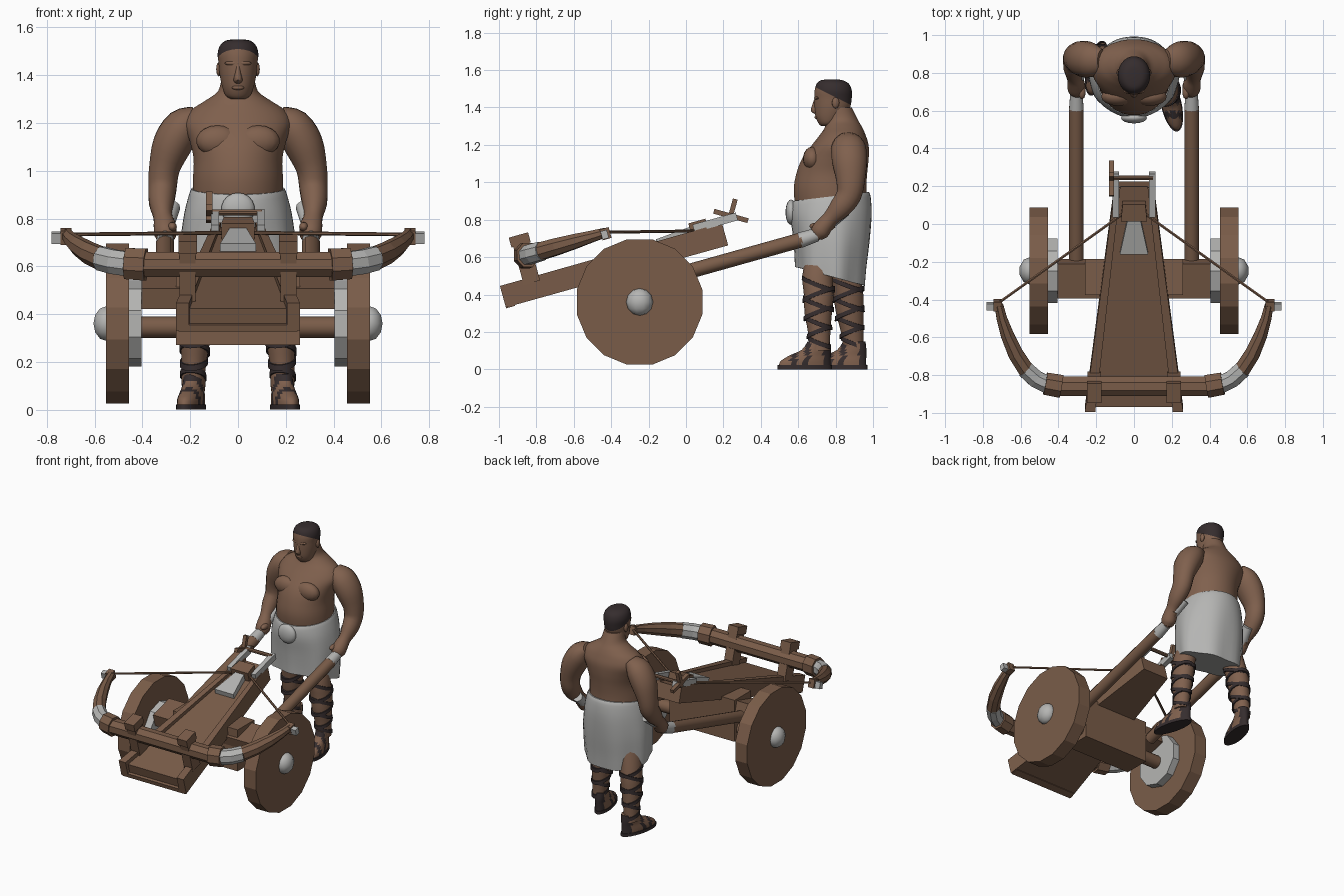
import bpy, bmesh, math
from mathutils import Vector, Matrix

def material(name, rgb):
    m = bpy.data.materials.new(name)
    m.diffuse_color = (*rgb, 1)
    return m

WOOD = material("brown wood", (0.195, 0.108, 0.066))
SKIN = material("brown skin", (0.215, 0.118, 0.075))
GREY = material("pale grey", (0.46, 0.46, 0.45))
DARK = material("dark leather and hair", (0.036, 0.026, 0.027))
A = math.radians(15.6)                       # pitch of the weapon stock

def finish(name, bm, mats, smooth=0):
    bmesh.ops.recalc_face_normals(bm, faces=bm.faces)
    me = bpy.data.meshes.new(name)
    for f in bm.faces:
        f.smooth = smooth > 0
    bm.to_mesh(me)
    bm.free()
    for m in mats:
        me.materials.append(m)
    if smooth:
        me.set_sharp_from_angle(angle=math.radians(smooth))
    ob = bpy.data.objects.new(name, me)
    bpy.context.collection.objects.link(ob)
    return ob

def refine(st, k):
    """Catmull-Rom subdivision of the stations."""
    out = []
    for i in range(len(st) - 1):
        p = [st[max(i - 1, 0)], st[i], st[i + 1], st[min(i + 2, len(st) - 1)]]
        for j in range(k):
            t = j / k
            out.append(tuple(0.5 * (2 * b + (c - a) * t + (2 * a - 5 * b + 4 * c - d) * t * t
                             + (3 * b - a - 3 * c + d) * t ** 3) for a, b, c, d in zip(*p)))
    return out + [tuple(st[-1])]

def loft(name, st, mats, n=16, k=1, flat=False, ref=(0, 0, 1), warp=None, rule=None, smooth=50, cut=None):
    """Skin elliptical rings; a station is (x, y, z, radius_a, radius_b)."""
    st = refine(st, k)
    bm, rings, ref = bmesh.new(), [], Vector(ref)
    for i, s in enumerate(st):
        c = Vector(s[:3])
        if flat:
            u, v = Vector((1, 0, 0)), Vector((0, 1, 0))
        else:
            t = (Vector(st[min(i + 1, len(st) - 1)][:3]) - Vector(st[max(i - 1, 0)][:3])).normalized()
            u = t.cross(ref).normalized()
            v = u.cross(t)
        ring = []
        for j in range(n):
            a = 2 * math.pi * (j + 0.5) / n
            p = c + u * s[3] * math.cos(a) + v * s[4] * math.sin(a)
            ring.append(bm.verts.new(warp(p, a) if warp else p))
        rings.append(ring)
    for r, q in zip(rings, rings[1:]):
        for j in range(n):
            bm.faces.new((r[j], r[(j + 1) % n], q[(j + 1) % n], q[j]))
    bm.faces.new(rings[0][::-1])
    bm.faces.new(rings[-1])
    if cut:
        bmesh.ops.bisect_plane(bm, geom=bm.verts[:] + bm.edges[:] + bm.faces[:],
                               plane_co=cut[0], plane_no=cut[1])
    if rule:
        for f in bm.faces:
            f.material_index = rule(f.calc_center_median())
    return finish(name, bm, mats, smooth)

def slab(name, mat, *ends):
    """Block in the tilted stock frame; an end is (s, x0, x1, h0, h1)."""
    bm = bmesh.new()
    for s, x0, x1, h0, h1 in ends:
        for x in (x0, x1):
            for h in (h0, h1):
                bm.verts.new((x, -0.963 + s * math.cos(A) - h * math.sin(A),
                              0.331 + s * math.sin(A) + h * math.cos(A)))
    bmesh.ops.convex_hull(bm, input=bm.verts[:])
    bmesh.ops.dissolve_limit(bm, angle_limit=0.01, verts=bm.verts[:], edges=bm.edges[:])
    return finish(name, bm, [mat])

def box(name, mat, loc, size, pitch=0):
    bm = bmesh.new()
    bmesh.ops.create_cube(bm, size=1, matrix=Matrix.Translation(loc) @ Matrix.Rotation(pitch, 4, 'X')
                          @ Matrix.Diagonal((*size, 1)))
    return finish(name, bm, [mat])

def ball(name, mat, loc, radii, seg=16, smooth=60):
    bm = bmesh.new()
    bmesh.ops.create_uvsphere(bm, u_segments=seg, v_segments=seg // 2 + 1, radius=1,
                              matrix=Matrix.Translation(loc) @ Matrix.Diagonal((*radii, 1)))
    return finish(name, bm, [mat], smooth)

def rod(name, mat, x0, x1, y, z, r, n, smooth=0):
    return loft(name, [(x0, y, z, r, r), (x1, y, z, r, r)], [mat], n, smooth=smooth)

# --- carriage ---
rod("axle", WOOD, -0.42, 0.42, -0.25, 0.345, 0.045, 10, 40)
box("axle_block", WOOD, (0, -0.28, 0.42), (0.52, 0.19, 0.30))
box("cross_beam", WOOD, (0, -0.29, 0.49), (0.81, 0.19, 0.09), A)

# --- stock with rails, claw and windlass ---
slab("stock_floor", WOOD, (0.02, -0.22, 0.22, 0, 0.09), (1.234, -0.085, 0.085, 0, 0.105))
slab("front_sill", WOOD, (0.0, -0.25, 0.25, -0.005, 0.025), (0.05, -0.25, 0.25, -0.005, 0.025))
slab("slider_plate", GREY, (0.87, -0.075, 0.075, 0.10, 0.135), (1.06, -0.035, 0.035, 0.10, 0.15))
slab("claw_block", WOOD, (1.06, -0.07, 0.07, 0.10, 0.17), (1.155, -0.06, 0.06, 0.10, 0.17))
rod("windlass_bar", WOOD, -0.13, 0.10, 0.245, 0.825, 0.013, 8)
box("crank_long", WOOD, (-0.12, 0.24, 0.82), (0.026, 0.19, 0.026), -0.27)
box("crank_short", WOOD, (-0.12, 0.247, 0.85), (0.026, 0.026, 0.125), -0.27)
rod("bow_bar", WOOD, -0.42, 0.42, -0.86, 0.607, 0.056, 8)

def bow_z(y):
    return 0.607 + 0.29 * (y + 0.86)

for sx, side in ((-1, "left"), (1, "right")):
    # wheel
    rod("wheel_" + side, WOOD, sx * 0.456, sx * 0.552, -0.248, 0.36, 0.342, 16)
    rod("wheel_collar_" + side, GREY, sx * 0.405, sx * 0.458, -0.248, 0.36, 0.18, 10)
    ball("hub_cap_" + side, GREY, (sx * 0.55, -0.248, 0.36), (0.058, 0.073, 0.073), 10)
    # stock rail, bow post, ratchet
    a, b = sorted((sx * 0.205, sx * 0.26)), sorted((sx * 0.072, sx * 0.102))
    slab("rail_" + side, WOOD, (0, *a, 0, 0.119), (1.234, *b, 0, 0.125))
    a = sorted((sx * 0.178, sx * 0.245))
    slab("bow_post_" + side, WOOD, (0.125, *a, 0.09, 0.31), (0.215, *a, 0.09, 0.31))
    a = sorted((sx * 0.172, sx * 0.25))
    slab("post_cap_" + side, WOOD, (0.115, *a, 0.30, 0.355), (0.222, *a, 0.30, 0.355))
    a = sorted((sx * 0.08, sx * 0.113))
    slab("ratchet_" + side, GREY, (1.08, *a, 0.115, 0.158), (1.32, *a, 0.115, 0.158))
    # bow limb
    def limb(name, mat, pts, n=8):
        loft(name + side, [(sx * x, y, bow_z(y), r, r * 1.1) for x, y, r in pts], [mat], n, smooth=0)
    limb("bow_joint_", WOOD, [(0.385, -0.86, 0.066), (0.47, -0.845, 0.064)])
    limb("bow_wrap_", GREY, [(0.46, -0.85, 0.05), (0.52, -0.82, 0.05), (0.575, -0.77, 0.049)])
    limb("bow_limb_", WOOD, [(0.57, -0.775, 0.046), (0.625, -0.69, 0.044), (0.67, -0.59, 0.038),
                             (0.70, -0.50, 0.03), (0.715, -0.43, 0.025)])
    box("limb_end_" + side, WOOD, (sx * 0.72, -0.43, 0.725), (0.045, 0.05, 0.06), A)
    box("limb_tip_" + side, GREY, (sx * 0.76, -0.435, 0.72), (0.04, 0.035, 0.045), A)
    loft("bow_string_" + side, [(sx * 0.72, -0.42, 0.733, 0.008, 0.008),
                                (sx * 0.05, 0.06, 0.74, 0.008, 0.008)], [WOOD], 6)
    # push handle
    hx = sx * 0.305
    loft("handle_" + side, [(hx, -0.20, 0.463, 0.04, 0.04), (hx, 0.62, 0.693, 0.04, 0.04)], [WOOD], 10)
    loft("handle_wrap_" + side, [(hx, 0.61, 0.69, 0.04, 0.042), (hx, 0.70, 0.72, 0.034, 0.036)], [GREY], 10)
    loft("handle_grip_" + side, [(hx, 0.69, 0.715, 0.032, 0.032), (hx, 0.78, 0.785, 0.032, 0.032)], [WOOD], 10)
    loft("handle_end_" + side, [(sx * 0.30, 0.76, 0.775, 0.034, 0.034),
                                (sx * 0.275, 0.85, 0.85, 0.034, 0.034)], [GREY], 10)
    # arm and hand
    loft("arm_" + side, [(sx * x, y, z, a, b) for x, y, z, a, b in (
        (0.17, 0.865, 1.235, 0.06, 0.04), (0.225, 0.868, 1.19, 0.092, 0.078), (0.275, 0.875, 1.11, 0.095, 0.083),
        (0.308, 0.88, 1.01, 0.078, 0.066), (0.316, 0.87, 0.93, 0.068, 0.06), (0.32, 0.825, 0.865, 0.06, 0.053),
        (0.315, 0.775, 0.81, 0.044, 0.04), (0.308, 0.745, 0.775, 0.046, 0.046), (0.303, 0.715, 0.735, 0.05, 0.047),
        (0.30, 0.70, 0.705, 0.03, 0.03))], [SKIN], 16, 3, ref=(1, 0, 0))
    ball("thumb_" + side, SKIN, (sx * 0.275, 0.70, 0.765), (0.02, 0.04, 0.02), 10)
    ball("chest_" + side, SKIN, (sx * 0.085, 0.675, 1.125), (0.09, 0.05, 0.065))
    ball("ear_" + side, SKIN, (sx * 0.08, 0.80, 1.425), (0.012, 0.02, 0.03), 10)

# --- man: torso, head, hair ---
loft("torso", [(0, 0.785, 0.80, 0.19, 0.19), (0, 0.77, 0.95, 0.19, 0.195), (0, 0.78, 1.05, 0.187, 0.19),
               (0, 0.80, 1.13, 0.205, 0.178), (0, 0.825, 1.20, 0.225, 0.152), (0, 0.838, 1.255, 0.195, 0.122),
               (0, 0.842, 1.295, 0.135, 0.10), (0, 0.835, 1.335, 0.083, 0.084), (0, 0.815, 1.40, 0.068, 0.072)],
     [SKIN], 28, 4, flat=True)
plane_co, plane_no = Vector((0, 0.785, 1.462)), Vector((0, 0.5, 1)).normalized()
loft("head", [(0, 0.755, 1.30, 0.03, 0.032), (0, 0.76, 1.315, 0.052, 0.052), (0, 0.77, 1.35, 0.066, 0.078),
              (0, 0.782, 1.40, 0.077, 0.096), (0, 0.786, 1.45, 0.082, 0.101), (0, 0.787, 1.49, 0.086, 0.1),
              (0, 0.785, 1.525, 0.075, 0.088), (0, 0.78, 1.545, 0.05, 0.06), (0, 0.78, 1.55, 0.015, 0.02)],
     [SKIN, DARK], 24, 4, flat=True, cut=(plane_co, plane_no),
     rule=lambda c: int((c - plane_co).dot(plane_no) > 0))
loft("nose", [(0, 0.70, 1.365, 0.012, 0.01), (0, 0.69, 1.38, 0.02, 0.022), (0, 0.69, 1.41, 0.012, 0.016),
              (0, 0.70, 1.45, 0.008, 0.012)], [SKIN], 10, 2, flat=True)
ball("brow", SKIN, (0, 0.703, 1.45), (0.058, 0.018, 0.012), 12)
ball("lips", SKIN, (0, 0.699, 1.348), (0.026, 0.012, 0.01), 12)

# --- kilt with slanted hem and soft folds ---
def drape(p, a):
    f = min(max((0.9 - p.z) / 0.4, 0), 1)
    d = Vector((p.x, p.y - 0.78, 0)) * (0.035 * f * math.sin(7 * a))
    return p + d + Vector((0, 0, (p.y - 0.78) * (0.12 - 0.39 * f)))

loft("kilt", [(0, 0.775, 0.925, 0.195, 0.202), (0, 0.775, 0.90, 0.205, 0.212), (0, 0.777, 0.82, 0.225, 0.217),
              (0, 0.78, 0.70, 0.24, 0.205), (0, 0.777, 0.58, 0.24, 0.192), (0, 0.775, 0.495, 0.235, 0.186)],
     [GREY], 42, 3, flat=True, warp=drape)
ball("belt_knot", GREY, (0, 0.562, 0.84), (0.07, 0.03, 0.068))

# --- legs, sandals and leg straps ---
for sx, side, c, ys in ((1, "right", 0.635, (0.74, 0.705, 0.71, 0.707, 0.712, 0.715)),
                        (-1, "left", 0.825, (0.82, 0.85, 0.868, 0.875, 0.888, 0.895))):
    xs = (0.12, 0.155, 0.17, 0.178, 0.184, 0.19)
    zs = (0.62, 0.50, 0.40, 0.30, 0.20, 0.10)
    rs = (0.095, 0.083, 0.08, 0.073, 0.06, 0.053)
    leg = [(sx * x, y, z, r * 0.88, r) for x, y, z, r in zip(xs, ys, zs, rs)]
    loft("leg_" + side, leg, [SKIN], 18, 3, flat=True)
    fine = refine(leg[1:], 2)
    for i in range(1, 8):
        x, y, z, a, b = fine[i]
        k = 0.38 * (-1) ** i
        loft(f"strap_{side}_{i}", [(x, y, z - 0.012, a + 0.007, b + 0.007), (x, y, z + 0.012, a + 0.006, b + 0.006)],
             [DARK], 18, flat=True,
             warp=lambda p, t: p + Vector((0, 0, k * (p.y - y) + 0.3 * k * (p.x - x))))
    splay = lambda p, t: p + Vector((sx * 0.2 * (c - p.y), 0, 0))
    fx = sx * 0.197
    loft("foot_" + side, [(fx, c, 0.018, 0.052, 0.14), (fx, c + 0.005, 0.045, 0.052, 0.134),
                          (fx, c + 0.03, 0.075, 0.047, 0.11), (fx, c + 0.062, 0.105, 0.046, 0.078),
                          (fx, c + 0.075, 0.15, 0.046, 0.06)], [SKIN, DARK], 28, 3, flat=True, warp=splay,
         rule=lambda p: int(-0.075 < p.y - c < -0.04 or 0.0 < p.y - c < 0.03 or p.y - c > 0.1))
    loft("sole_" + side, [(fx, c, 0, 0.056, 0.146), (fx, c, 0.022, 0.056, 0.146)], [DARK], 28,
         flat=True, warp=splay)
